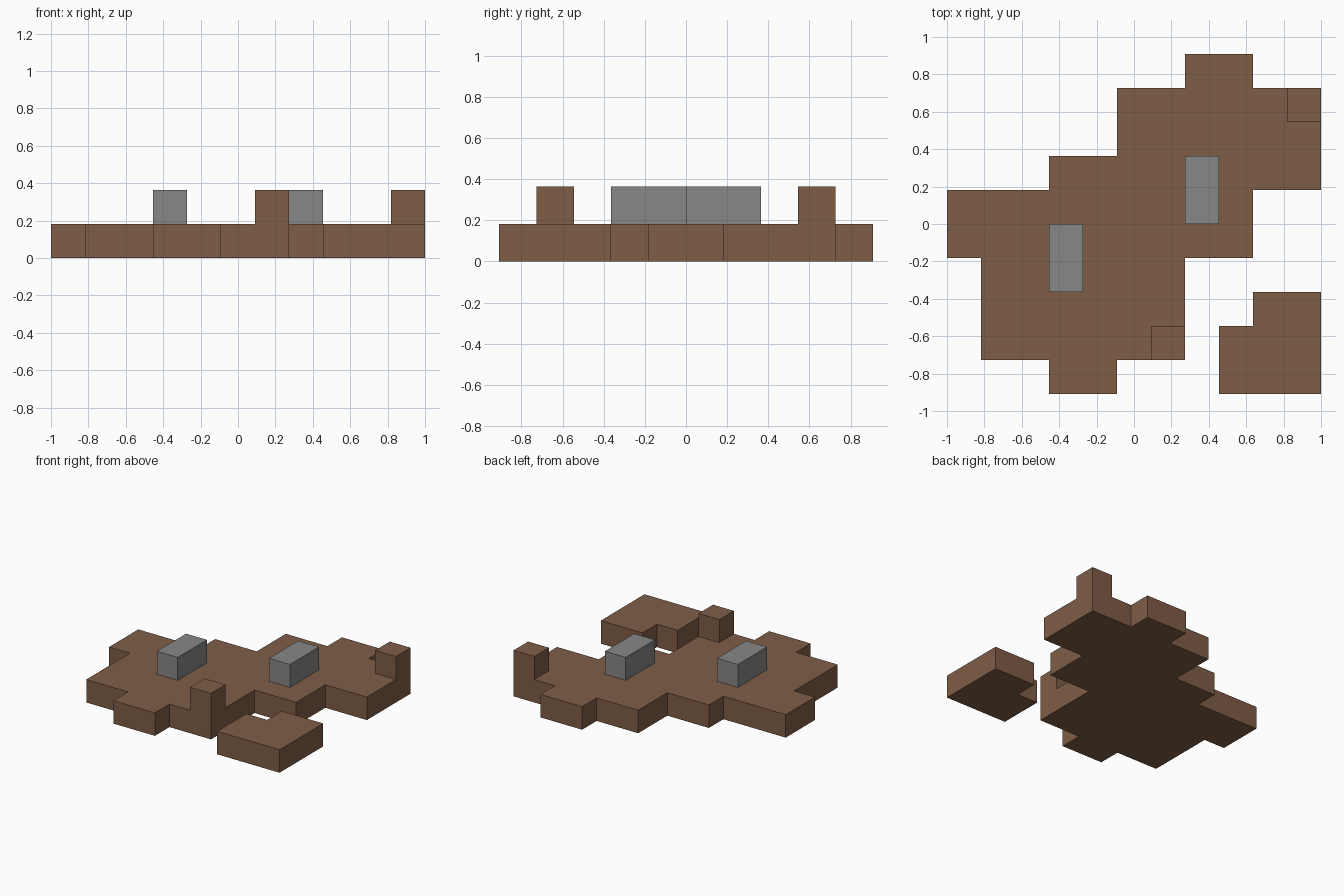
import bpy
import bmesh

CELL = 2 / 11  # grid cell; the plan is 11 cells wide and 10 deep

default = bpy.data.objects.get("Cube")
if default:
    bpy.data.objects.remove(default, do_unlink=True)


def make_material(name, color):
    mat = bpy.data.materials.new(name)
    mat.use_nodes = True
    mat.diffuse_color = color
    mat.node_tree.nodes["Principled BSDF"].inputs["Base Color"].default_value = color
    return mat


def prism(name, outline, level, mat):
    """Extrude a plan outline, given in grid cells, one cell upward."""
    bm = bmesh.new()
    base = bm.faces.new([bm.verts.new(((x - 5.5) * CELL, (y - 5) * CELL, level * CELL))
                         for x, y in outline])
    top = bmesh.ops.extrude_face_region(bm, geom=[base])["geom"]
    bmesh.ops.translate(bm, vec=(0, 0, CELL),
                        verts=[v for v in top if isinstance(v, bmesh.types.BMVert)])
    bmesh.ops.recalc_face_normals(bm, faces=bm.faces)
    mesh = bpy.data.meshes.new(name)
    bm.to_mesh(mesh)
    bm.free()
    mesh.materials.append(mat)
    obj = bpy.data.objects.new(name, mesh)
    bpy.context.collection.objects.link(obj)
    return obj


def block(name, x, y, depth, mat):
    """Block one cell wide standing on the ground slab."""
    return prism(name, [(x, y), (x + 1, y), (x + 1, y + depth), (x, y + depth)], 1, mat)


earth = make_material("earth brown", (0.212, 0.110, 0.062, 1))
stone = make_material("stone grey", (0.242, 0.242, 0.242, 1))

# Ground slabs
prism("main_ground", [
    (3, 0), (5, 0), (5, 1), (7, 1), (7, 4), (9, 4), (9, 6), (11, 6), (11, 9),
    (9, 9), (9, 10), (7, 10), (7, 9), (5, 9), (5, 7), (3, 7), (3, 6), (0, 6),
    (0, 4), (1, 4), (1, 1), (3, 1)], 0, earth)
prism("small_island", [(8, 0), (11, 0), (11, 3), (9, 3), (9, 2), (8, 2)], 0, earth)

# Raised earth blocks at the corners
block("front_earth_block", 6, 1, 1, earth)
block("back_earth_block", 10, 8, 1, earth)

# Stone blocks
block("right_stone", 3, 3, 2, stone)
block("left_stone", 7, 5, 2, stone)
